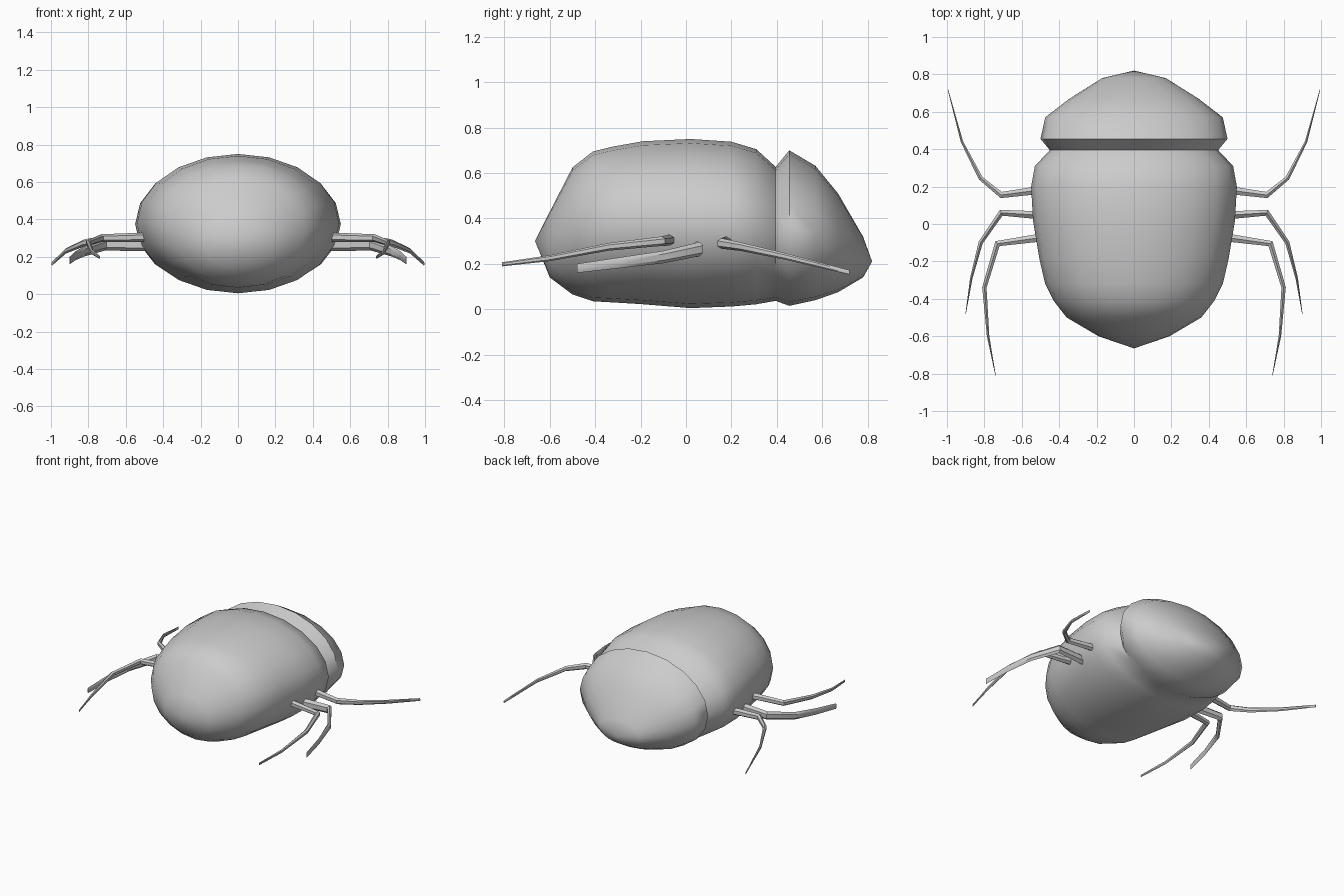
import bpy, bmesh, math
from mathutils import Vector

if "Cube" in bpy.data.objects:
    bpy.data.objects.remove(bpy.data.objects["Cube"])


def skin(name, rings, tips=(), angle=50):
    """Bridge successive point rings into a closed, smooth-shaded mesh."""
    bm = bmesh.new()
    loops = [[bm.verts.new(p) for p in ring] for ring in rings]
    n = len(loops[0])
    for a, b in zip(loops, loops[1:]):
        for i in range(n):
            j = (i + 1) % n
            bm.faces.new((a[i], a[j], b[j], b[i]))
    for k, loop in enumerate((loops[0], loops[-1])):
        if tips:
            tip = bm.verts.new(tips[k])
            for i in range(n):
                bm.faces.new((loop[i], loop[(i + 1) % n], tip))
        else:
            bm.faces.new(loop)
    bmesh.ops.recalc_face_normals(bm, faces=bm.faces)
    mesh = bpy.data.meshes.new(name)
    bm.to_mesh(mesh)
    bm.free()
    obj = bpy.data.objects.new(name, mesh)
    bpy.context.collection.objects.link(obj)
    bpy.ops.object.select_all(action='DESELECT')
    obj.select_set(True)
    bpy.context.view_layer.objects.active = obj
    bpy.ops.object.shade_smooth_by_angle(angle=math.radians(angle))
    return obj


def oval(y, half_width, low, high, sides=20):
    mid, rad = (low + high) / 2, (high - low) / 2
    return [(half_width * math.sin(2 * math.pi * i / sides), y,
             mid + rad * math.cos(2 * math.pi * i / sides)) for i in range(sides)]


# Shell and head: y, half width, underside z, top z
stations = [
    (-0.60, 0.19, 0.14, 0.43), (-0.50, 0.36, 0.065, 0.625),
    (-0.41, 0.43, 0.035, 0.695), (-0.32, 0.475, 0.03, 0.717),
    (-0.19, 0.505, 0.022, 0.74), (0.02, 0.54, 0.005, 0.75),
    (0.20, 0.55, 0.012, 0.738), (0.31, 0.53, 0.022, 0.705),
    (0.395, 0.45, 0.037, 0.627), (0.455, 0.50, 0.015, 0.70),
    (0.57, 0.475, 0.04, 0.632), (0.67, 0.345, 0.075, 0.51),
    (0.78, 0.17, 0.14, 0.32)]
skin("beetle_body", [oval(*s) for s in stations],
     tips=((0, -0.665, 0.30), (0, 0.82, 0.21)))

# Legs: x, y, z along the centreline, tapering to a blade-like tip
legs = {
    "front_leg": ([(0.48, 0.185, 0.295), (0.71, 0.155, 0.29), (0.82, 0.245, 0.275),
                   (0.92, 0.44, 0.232), (0.995, 0.72, 0.162)], 0.055, 0.02),
    "middle_leg": ([(0.48, 0.045, 0.265), (0.71, 0.06, 0.265), (0.82, -0.10, 0.23),
                    (0.87, -0.29, 0.205), (0.90, -0.48, 0.18)], 0.07, 0.04),
    "rear_leg": ([(0.48, -0.07, 0.305), (0.73, -0.105, 0.30), (0.80, -0.34, 0.275),
                  (0.78, -0.60, 0.225), (0.74, -0.81, 0.198)], 0.05, 0.018)}
for name, (path, h0, h1) in legs.items():
    pts = [Vector(p) for p in path]
    rings = []
    for i, p in enumerate(pts):
        t = i / (len(pts) - 1)
        run = pts[min(i + 1, len(pts) - 1)] - pts[max(i - 1, 0)]
        side = Vector((run.y, -run.x, 0)).normalized()
        w = 0.048 * (1 - t) + 0.003
        h = h0 + (h1 - h0) * t
        rings.append([p + side * (w / 2 * math.cos(a)) + Vector((0, 0, h / 2 * math.sin(a)))
                      for a in (2 * math.pi * k / 6 + math.pi / 2 for k in range(6))])
    leg = skin(name, rings, angle=30)
    leg.modifiers.new("both_sides", 'MIRROR').use_axis = (True, False, False)
